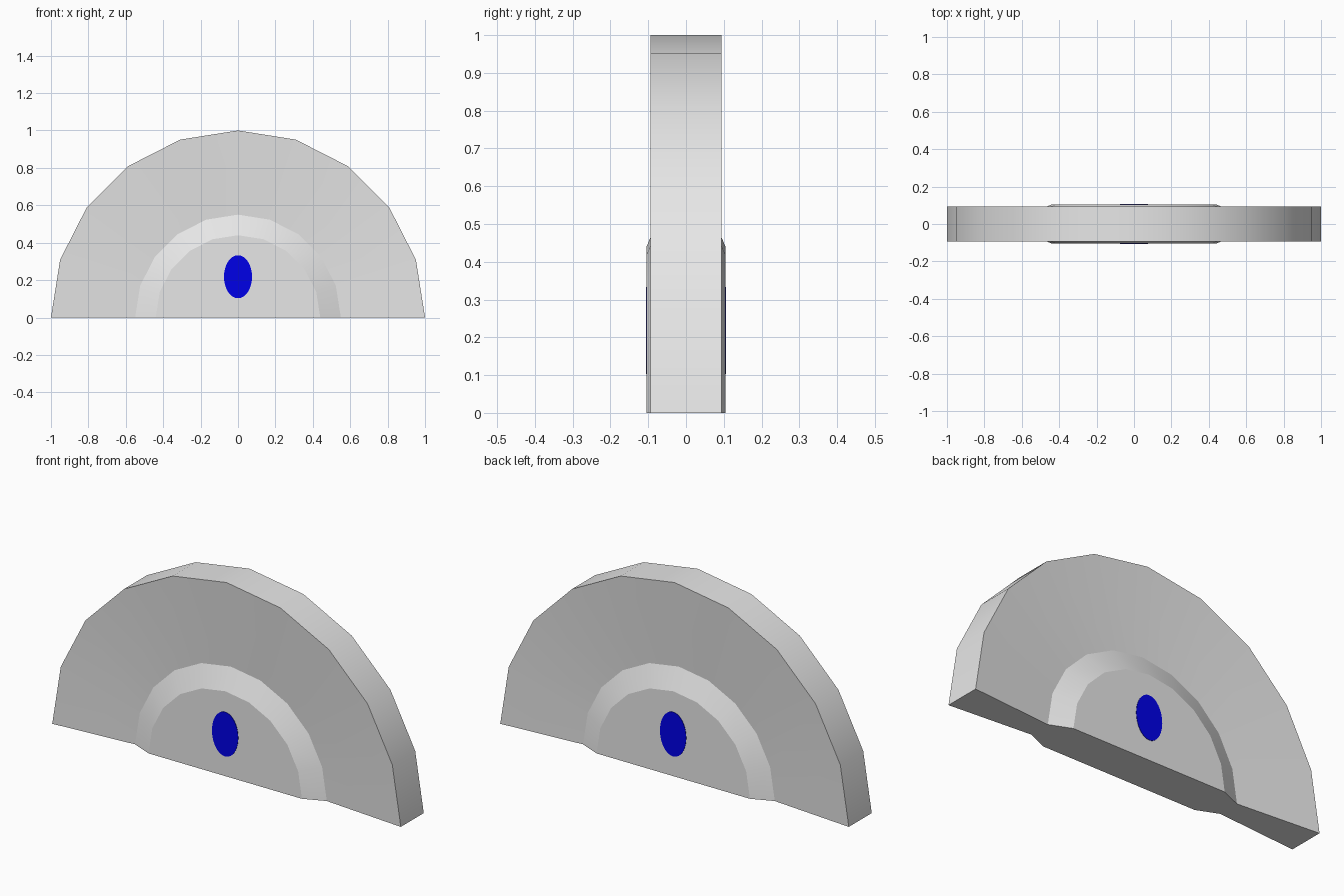
import bpy, bmesh, math

if "Cube" in bpy.data.objects:
    bpy.data.objects.remove(bpy.data.objects["Cube"])

def mat(name, c):
    m = bpy.data.materials.new(name)
    m.diffuse_color = (*c, 1)
    m.use_nodes = True
    m.node_tree.nodes["Principled BSDF"].inputs["Base Color"].default_value = m.diffuse_color
    return m

grey = mat("light_grey", (0.8, 0.8, 0.8))
blue = mat("blue", (0.0, 0.0, 0.8))

def make(name, bm, material):
    me = bpy.data.meshes.new(name)
    bmesh.ops.recalc_face_normals(bm, faces=bm.faces)
    bm.to_mesh(me)
    bm.free()
    ob = bpy.data.objects.new(name, me)
    bpy.context.collection.objects.link(ob)
    me.materials.append(material)
    return ob

# Half disc: (radius, half thickness) profile swept over 180 degrees
SEG = 10
profile = [(1.0, 0.094), (0.55, 0.058), (0.44, 0.1045)]
bm = bmesh.new()
rings = {}
for side in (-1, 1):
    for i, (r, t) in enumerate(profile):
        rings[side, i] = [bm.verts.new((r * math.cos(math.pi * k / SEG), side * t,
                                        r * math.sin(math.pi * k / SEG)))
                          for k in range(SEG + 1)]

def bridge(a, b):
    for k in range(SEG):
        bm.faces.new((a[k], a[k + 1], b[k + 1], b[k]))

for side in (-1, 1):
    bridge(rings[side, 0], rings[side, 1])
    bridge(rings[side, 1], rings[side, 2])
    bm.faces.new(rings[side, 2])              # raised hub face
bridge(rings[-1, 0], rings[1, 0])             # outer rim
# flat base, split into quads
order = [(i, 0) for i in range(3)] + [(i, -1) for i in (2, 1, 0)]
for (i, e), (j, f) in zip(order, order[1:]):
    bm.faces.new((rings[-1, i][e], rings[-1, j][f], rings[1, j][f], rings[1, i][e]))
disc = make("half_disc", bm, grey)
bpy.context.view_layer.objects.active = disc
disc.select_set(True)
bpy.ops.object.shade_smooth_by_angle(angle=math.radians(20))

# Blue oval spots on both hub faces
for name, side in (("front_spot", -1), ("back_spot", 1)):
    bm = bmesh.new()
    loop = [bm.verts.new((0.075 * math.cos(math.tau * k / 40), side * 0.102,
                          0.218 + 0.115 * math.sin(math.tau * k / 40))) for k in range(40)]
    face = bm.faces.new(loop)
    ext = bmesh.ops.extrude_face_region(bm, geom=[face])["geom"]
    for v in ext:
        if isinstance(v, bmesh.types.BMVert):
            v.co.y = side * 0.1065
    make(name, bm, blue)
